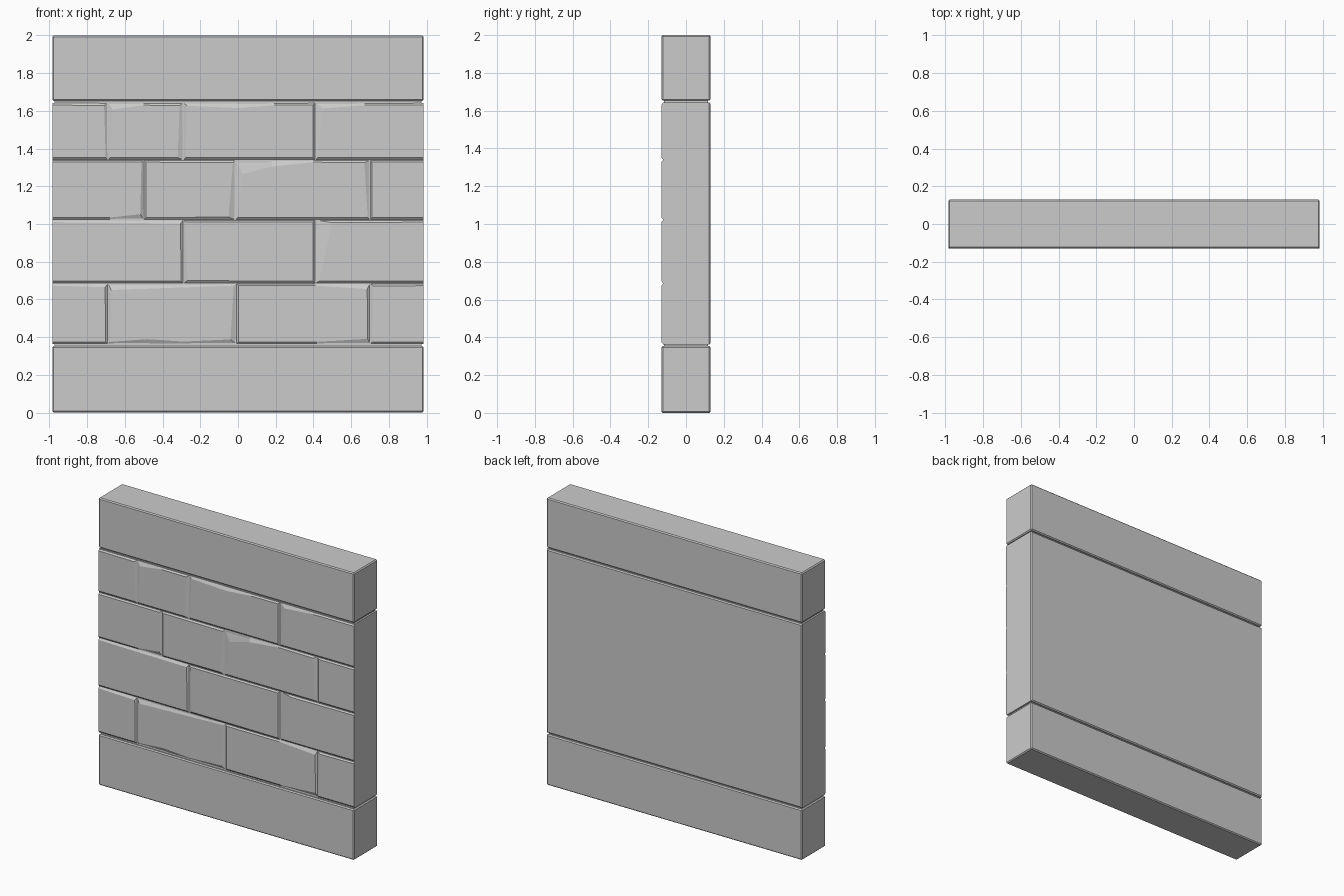
import bpy, bmesh

if "Cube" in bpy.data.objects:
    bpy.data.objects.remove(bpy.data.objects["Cube"])

W, D = 0.985, 0.13          # half width, half depth of the wall
RIM, FACE = -0.120, -0.130  # depth of brick seams and brick faces


def box(name, x, y, z, bevel=0.0, back_only=False):
    """Box from (min, max) ranges with small chamfers."""
    bm = bmesh.new()
    bmesh.ops.create_cube(bm, size=1)
    for v in bm.verts:
        for i, r in enumerate((x, y, z)):
            v.co[i] = r[1] if v.co[i] > 0 else r[0]
    if bevel:
        edges = [e for e in bm.edges
                 if not back_only or all(v.co.y > 0 for v in e.verts)]
        bmesh.ops.bevel(bm, geom=edges, offset=bevel, segments=1, affect='EDGES')
    finish(bm, name)


def finish(bm, name):
    bmesh.ops.recalc_face_normals(bm, faces=bm.faces)
    me = bpy.data.meshes.new(name)
    bm.to_mesh(me)
    bm.free()
    ob = bpy.data.objects.new(name, me)
    bpy.context.collection.objects.link(ob)


def brick(name, x0, x1, z0, z1, chips):
    """Shallow chamfered block; chips widen the chamfer at corners or along an edge."""
    c = 0.012
    left, right = (0 if x0 <= -W else c), (0 if x1 >= W else c)

    def corner(key, dx):
        cx, cz = chips.get(key, (dx, c))
        return (cx if dx else 0), cz

    pts = []  # (rim x, rim z, face x, face z), anticlockwise
    dx, dz = corner('bl', left)
    pts.append((x0, z0, x0 + dx, z0 + dz))
    pts += [(x, z0, x, z0 + d) for x, d in chips.get('b', [])]
    dx, dz = corner('br', right)
    pts.append((x1, z0, x1 - dx, z0 + dz))
    dx, dz = corner('tr', right)
    pts.append((x1, z1, x1 - dx, z1 - dz))
    pts += [(x, z1, x, z1 - d) for x, d in reversed(chips.get('t', []))]
    dx, dz = corner('tl', left)
    pts.append((x0, z1, x0 + dx, z1 - dz))

    bm = bmesh.new()
    rim = [bm.verts.new((p[0], RIM, p[1])) for p in pts]
    face = [bm.verts.new((p[2], FACE, p[3])) for p in pts]
    bm.faces.new(face)
    bm.faces.new(rim[::-1])
    n = len(pts)
    for i in range(n):
        j = (i + 1) % n
        bm.faces.new((rim[i], rim[j], face[j], face[i]))
    finish(bm, name)


# Beams, recessed core and wall panel
box("bottom_beam", (-W, W), (-D, D), (0, 0.353), 0.007)
box("top_beam", (-W, W), (-D, D), (1.653, 2), 0.007)
box("core", (-W + .012, W - .012), (-D + .014, D - .014), (0.3, 1.7))
box("wall_panel", (-W, W), (-0.122, D), (0.363, 1.643), 0.007, True)

# Brick rows: seam heights, vertical seams, chips per brick
heights = [0.363, 0.685, 1.022, 1.34, 1.643]
rows = [
    ([-0.69, -0.01, 0.70], [
        {'tr': (.015, .02)},
        {'tl': (.018, .035), 'b': [(-.48, .026), (-.29, .013)], 'br': (.03, .025)},
        {'t': [(.41, .012)], 'tr': (.015, .03), 'b': [(.42, .012)], 'br': (.012, .028)},
        {'tl': (.02, .015)}]),
    ([-0.29, 0.41], [
        {'tr': (.015, .02)},
        {'bl': (.022, .015)},
        {'tl': (.09, .015), 'bl': (.02, .012)}]),
    ([-0.5, -0.015, 0.70], [
        {'b': [(-.68, .012)], 'br': (.018, .03)},
        {'tr': (.012, .015), 'br': (.035, .015)},
        {'tl': (.04, .075), 't': [(.18, .035), (.40, .012)], 'tr': (.03, .015)},
        {}]),
    ([-0.69, -0.29, 0.41], [
        {'tr': (.02, .015)},
        {'tl': (.025, .035), 't': [(-.5, .013)], 'tr': (.02, .014), 'br': (.03, .012)},
        {'tl': (.02, .016), 't': [(0, .028), (.19, .013)]},
        {'tl': (.04, .03), 't': [(.67, .013)]}]),
]
for r, (seams, chips) in enumerate(rows):
    xs = [-W] + seams + [W]
    for i, chip in enumerate(chips):
        brick(f"brick_{r}_{i}", xs[i], xs[i + 1], heights[r], heights[r + 1], chip)
